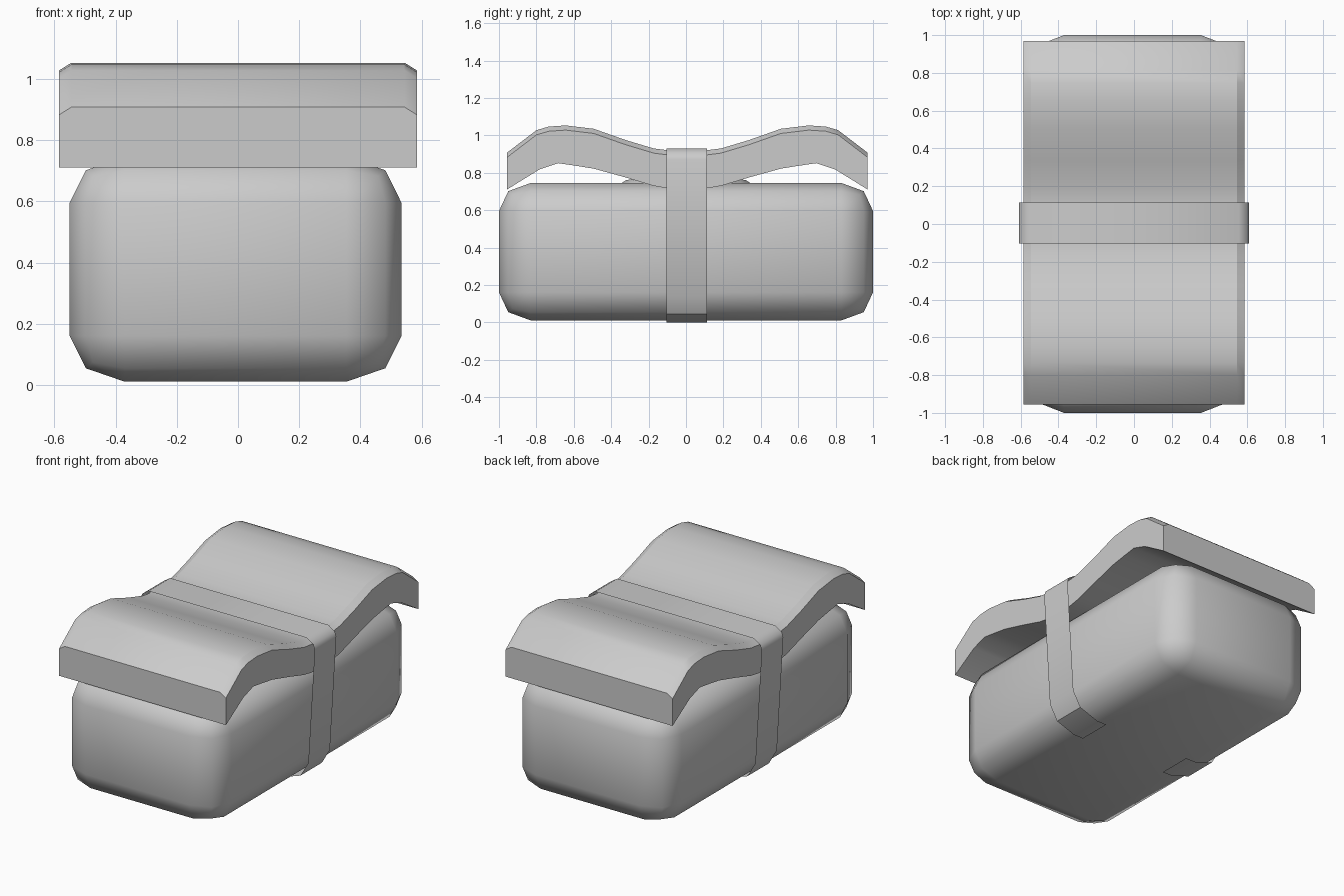
import bpy, bmesh, math
from mathutils import Matrix

if "Cube" in bpy.data.objects:
    bpy.data.objects.remove(bpy.data.objects["Cube"])


def finish(name, bm, angle=30):
    bmesh.ops.recalc_face_normals(bm, faces=bm.faces)
    me = bpy.data.meshes.new(name)
    bm.to_mesh(me)
    bm.free()
    ob = bpy.data.objects.new(name, me)
    bpy.context.collection.objects.link(ob)
    bpy.ops.object.select_all(action='DESELECT')
    ob.select_set(True)
    bpy.context.view_layer.objects.active = ob
    bpy.ops.object.shade_smooth_by_angle(angle=math.radians(angle))
    return ob


def loft(bm, rings, closed):
    """Bridge consecutive vertex rows; return the rows."""
    rows = [[bm.verts.new(p) for p in ring] for ring in rings]
    n = len(rows[0])
    for a, b in zip(rows, rows[1:]):
        for i in range(n if closed else n - 1):
            j = (i + 1) % n
            bm.faces.new((a[i], a[j], b[j], b[i]))
    return rows


# Rice block: box with a two-step rounded bevel, different on each axis
radius = (0.18, 0.17, 0.15)
size = (1.085, 2.0, 0.735)
bm = bmesh.new()
bmesh.ops.create_cube(bm, size=1)
bmesh.ops.scale(bm, vec=[s / r for s, r in zip(size, radius)], verts=bm.verts)
bmesh.ops.bevel(bm, geom=bm.edges[:], offset=1, segments=2, profile=0.5,
                affect='EDGES')
bmesh.ops.scale(bm, vec=radius, verts=bm.verts)
bmesh.ops.translate(bm, vec=(-0.008, 0, 0.378), verts=bm.verts)
finish("rice_block", bm, 50)

# Topping slab: wavy side profile (y_top, z_top, y_bottom, z_bottom), mirrored
half = [(0.10, 0.92, 0.10, 0.716), (0.18, 0.93, 0.18, 0.73),
        (0.33, 0.975, 0.33, 0.775), (0.50, 1.035, 0.50, 0.822),
        (0.65, 1.053, 0.60, 0.838), (0.74, 1.047, 0.69, 0.851),
        (0.806, 1.028, 0.79, 0.818), (0.963, 0.908, 0.963, 0.711)]
stations = [(-a, b, -c, d) for a, b, c, d in reversed(half)] + half
W, C = 0.585, 0.04
rings = []
for yt, zt, yb, zb in stations:
    yt, yb = yt + 0.007, yb + 0.007
    rings.append([(-W, yb, zb), (W, yb, zb), (W, yt, zt - 0.025),
                  (W - C, yt, zt), (C - W, yt, zt), (-W, yt, zt - 0.025)])
bm = bmesh.new()
rows = loft(bm, rings, True)
bm.faces.new(rows[0])
bm.faces.new(rows[-1])
finish("topping_slab", bm, 30)

# Wrapping band: thin open strip around slab and rice, ends under the base
side = [(0.555, 0.93), (0.60, 0.90), (0.61, 0.87), (0.565, 0.14),
        (0.51, 0.045), (0.38, 0.0), (0.31, 0.0)]
path = [(-x, z) for x, z in reversed(side)] + side
bm = bmesh.new()
loft(bm, [[(x, -0.103, z), (x, 0.113, z)] for x, z in path], False)
finish("wrapping_band", bm, 40)

# Small paste mound between rice and slab
bm = bmesh.new()
bmesh.ops.create_uvsphere(bm, u_segments=12, v_segments=8, radius=1,
                          matrix=Matrix.Translation((0, 0, 0.74))
                          @ Matrix.Diagonal((0.25, 0.35, 0.05, 1)))
finish("paste_mound", bm, 40)
